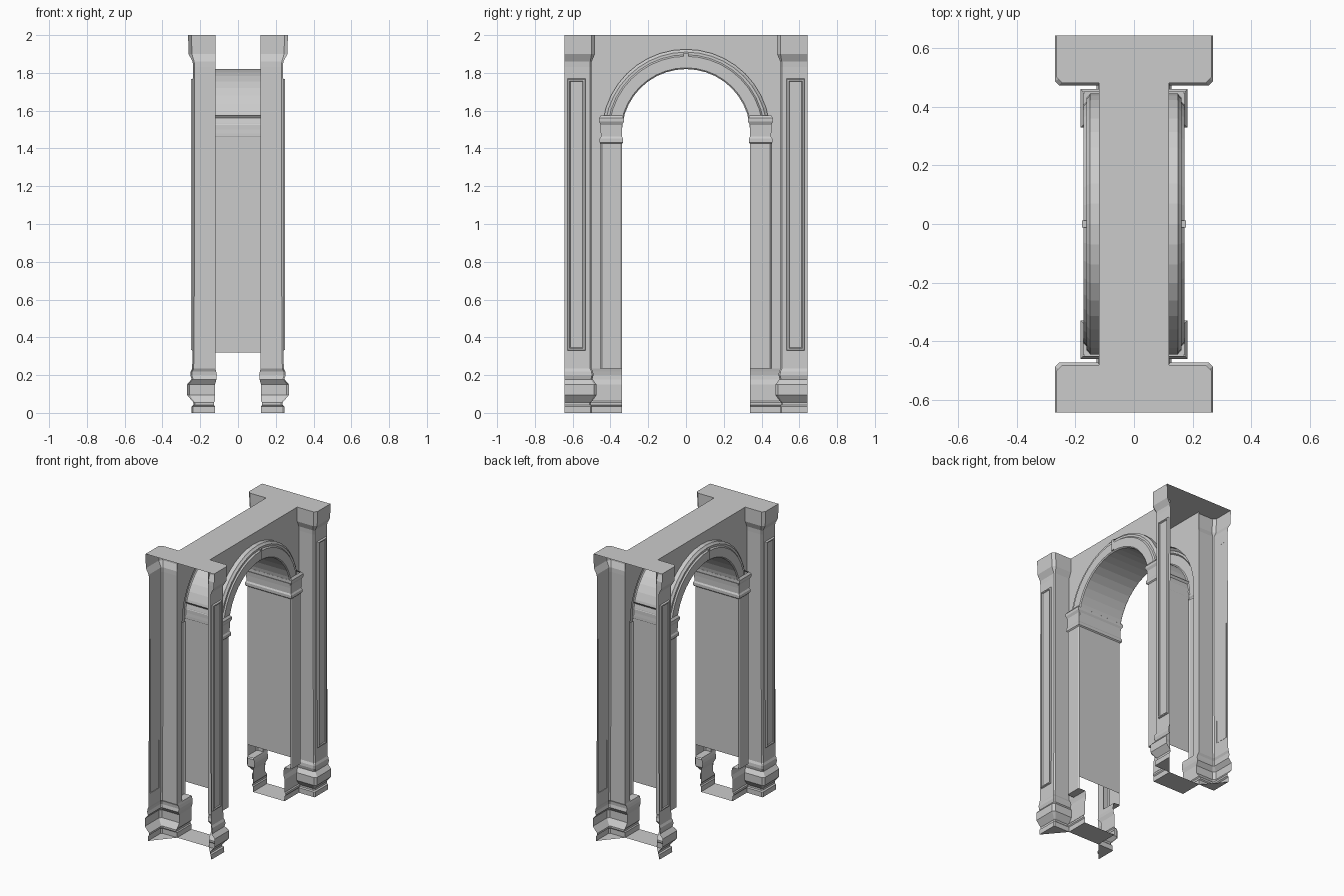
import bpy, bmesh, math
from mathutils import Vector

if "Cube" in bpy.data.objects:
    bpy.data.objects.remove(bpy.data.objects["Cube"], do_unlink=True)

stone = bpy.data.materials.new("grey stone")
stone.use_nodes = True
GREY = (0.6, 0.6, 0.6, 1)
stone.diffuse_color = GREY
stone.node_tree.nodes["Principled BSDF"].inputs["Base Color"].default_value = GREY

END = 0.643      # open ends of the wall
WALL = 0.12      # half thickness of the wall
JAMB = 0.34      # half width of the opening
SPRING = 1.48    # centre height of the arch
OUTER = 0.445    # outer radius of the arch trim
FACE = 0.172     # front of the columns and arch trim


def finish(name, bm, out):
    """Turn one quarter into an object mirrored to all four corners."""
    bmesh.ops.remove_doubles(bm, verts=bm.verts, dist=1e-5)
    bmesh.ops.recalc_face_normals(bm, faces=bm.faces)
    bm.normal_update()
    if sum(f.calc_area() * f.normal.dot(Vector(out)) for f in bm.faces) < 0:
        bmesh.ops.reverse_faces(bm, faces=bm.faces)
    mesh = bpy.data.meshes.new(name)
    bm.to_mesh(mesh)
    bm.free()
    mesh.materials.append(stone)
    ob = bpy.data.objects.new(name, mesh)
    bpy.context.collection.objects.link(ob)
    mod = ob.modifiers.new("mirror", 'MIRROR')
    mod.use_axis = (True, True, False)
    mod.merge_threshold = 0.0005
    return ob


def loft(name, rings, out, closed=False, cap=False):
    """Join successive rings of points with quads."""
    bm = bmesh.new()
    rows = [[bm.verts.new(p) for p in ring] for ring in rings]
    for a, b in zip(rows, rows[1:]):
        n = len(a)
        for i in range(n if closed else n - 1):
            j = (i + 1) % n
            bm.faces.new((a[i], a[j], b[j], b[i]))
    if cap:
        bm.faces.new(rows[-1])
    return finish(name, bm, out)


def plate(name, points, out):
    bm = bmesh.new()
    bm.faces.new([bm.verts.new(p) for p in points])
    return finish(name, bm, out)


# Pilaster: height, outer x, inner y, corner chamfer, wall x
base = [(0, .245, .497, .008, .122), (.035, .245, .497, .008, .122),
        (.042, .236, .503, .008, .128), (.055, .236, .503, .008, .128),
        (.062, .242, .497, .008, .122), (.095, .27, .473, .014, .122),
        (.15, .27, .473, .014, .122), (.178, .246, .495, .008, .114),
        (.2, .252, .49, .008, .112), (.22, .25, .492, .008, .116),
        (.235, .243, .5, .008, .12)]
shaft = [(.33, .24, .5, .008, .12), (1.83, .238, .5, .008, .12),
         (1.86, .24, .499, .008, .12), (1.9, .262, .482, .018, .12),
         (2, .264, .482, .018, .12)]
loft("pilaster", [[(x, END, z), (x, y + c, z), (x - c, y, z), (w, y, z)]
                  for z, x, y, c, w in base + shaft], (1, -1, 0))

# Moulded base running from pilaster to opening
loft("wall_base", [[(w, y, z), (w, JAMB, z)] for z, x, y, c, w in base], (1, 0, 0))
x0, y0, w0 = base[0][1], base[0][2], base[0][4]
plate("pilaster_foot", [(x0, END, 0), (x0, y0, 0), (w0, y0, 0)], (0, 0, -1))
plate("wall_foot", [(0, JAMB, 0), (w0, JAMB, 0), (w0, y0, 0), (0, y0, 0)], (0, 0, -1))


# Raised frame on the pilaster face
def frame_ring(inset, x):
    lo, hi, bot, top = .532 + inset, .628 - inset, .33 + inset, 1.77 - inset
    return [(x, lo, bot), (x, hi, bot), (x, hi, top), (x, lo, top)]


loft("pilaster_panel", [frame_ring(0, .238), frame_ring(.004, .249),
                        frame_ring(.012, .249), frame_ring(.016, .243)],
     (1, 0, 0), closed=True, cap=True)

# Column beside the opening, its underside and the jamb
column = [(WALL, .455), (.164, .455), (FACE, .446), (FACE, .35), (.166, JAMB)]
loft("column", [[(x, y, z) for x, y in column] for z in (.235, 1.44)], (1, 0, 0))
plate("column_underside", [(x, y, .235) for x, y in column] + [(WALL, JAMB, .235)],
      (0, 0, -1))
loft("jamb", [[(0, JAMB, z), (.166, JAMB, z)] for z in (.32, 1.46)], (0, -1, 0))

# Impost capital wrapping the column head
impost = [(1.425, 0), (1.432, .007), (1.452, .007), (1.462, .001), (1.525, .002),
          (1.542, .011), (1.56, .011), (1.575, 0)]
loft("impost", [[(WALL, .45 + o, z), (FACE + o, .45 + o, z),
                 (FACE + o, JAMB - o, z), (0, JAMB - o, z)] for z, o in impost],
     (1, -1, 0))

# Arch soffit and stepped trim, as a swept section
section = [(JAMB, 0), (JAMB, .166), (.347, FACE), (.408, FACE), (.416, .163),
           (.43, .163), (.438, .155), (OUTER, .15), (OUTER, WALL)]
STEPS = 10
angles = [math.pi / 2 * i / STEPS for i in range(STEPS + 1)]


def on_arch(x, r, a):
    return (x, r * math.cos(a), SPRING + r * math.sin(a))


loft("arch_trim", [[on_arch(x, r, a) for r, x in section] for a in angles], (1, 0, 0))
loft("keystone", [[on_arch(x, r, math.pi / 2) for r, x in
                   ((.35, FACE), (.35, .178), (.425, .178), (.425, .163))],
                  [(x, .012, z) for x, z in
                   ((FACE, 1.83), (.178, 1.83), (.178, 1.905), (.163, 1.905))]],
     (1, 0, 0))

# Wall face around the arch and beside the column
spandrel = [[on_arch(WALL, OUTER, a), (WALL, OUTER * math.cos(a), 2)] for a in angles]
loft("wall_spandrel", spandrel, (1, 0, 0))
loft("wall_strip", [[(WALL, y, .235), (WALL, y, 2)] for y in (OUTER, .5)], (1, 0, 0))

# Flat top
xt, yt, ct = shaft[-1][1:4]
plate("top", [(0, 0, 2), (WALL, 0, 2), (WALL, yt, 2), (xt - ct, yt, 2),
              (xt, yt + ct, 2), (xt, END, 2), (0, END, 2)], (0, 0, 1))
